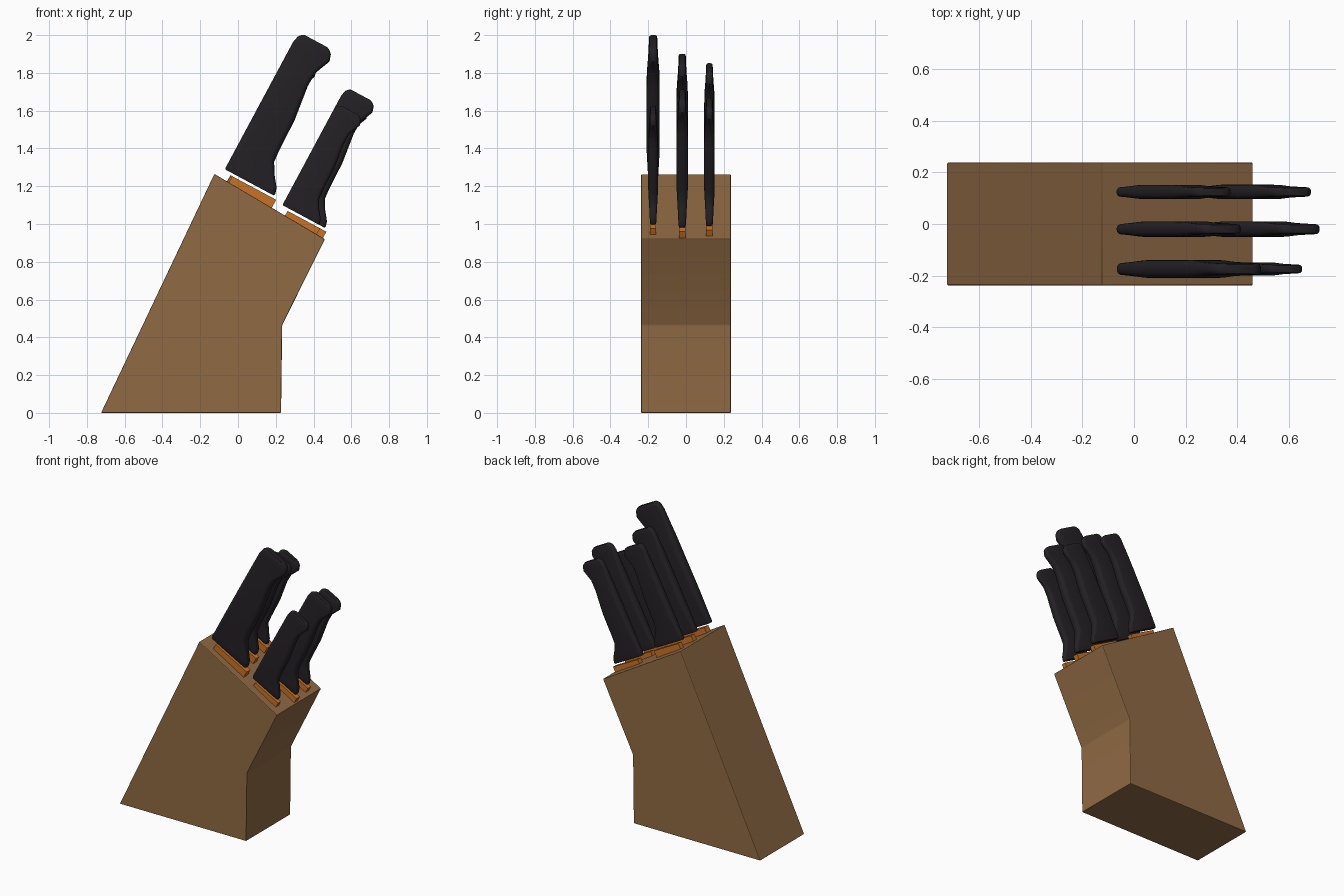
import bpy, bmesh, math
from mathutils import Vector

if "Cube" in bpy.data.objects:
    bpy.data.objects.remove(bpy.data.objects["Cube"])

def material(name, rgb):
    m = bpy.data.materials.new(name)
    m.diffuse_color = (*rgb, 1)
    m.use_nodes = True
    m.node_tree.nodes["Principled BSDF"].inputs["Base Color"].default_value = m.diffuse_color
    return m

WOOD = material("wood", (0.28, 0.145, 0.058))
BLACK = material("black_grip", (0.018, 0.015, 0.019))
ORANGE = material("slot_trim", (0.58, 0.17, 0.02))

def loft(name, rings, mat, bevel=0.0, angle=35):
    """Skin matching rings of points and cap both ends."""
    bm = bmesh.new()
    loops = [[bm.verts.new(p) for p in ring] for ring in rings]
    n = len(loops[0])
    for a, b in zip(loops, loops[1:]):
        for i in range(n):
            bm.faces.new((a[i], a[(i + 1) % n], b[(i + 1) % n], b[i]))
    bm.faces.new(loops[0][::-1])
    bm.faces.new(loops[-1])
    bmesh.ops.recalc_face_normals(bm, faces=bm.faces)
    if bevel:
        bmesh.ops.bevel(bm, geom=bm.edges[:], offset=bevel, segments=2,
                        profile=0.5, affect='EDGES')
    me = bpy.data.meshes.new(name)
    bm.to_mesh(me)
    bm.free()
    ob = bpy.data.objects.new(name, me)
    bpy.context.collection.objects.link(ob)
    me.materials.append(mat)
    bpy.ops.object.select_all(action='DESELECT')
    ob.select_set(True)
    bpy.context.view_layer.objects.active = ob
    bpy.ops.object.shade_smooth_by_angle(angle=math.radians(angle))
    return ob

# Wooden block: slanted side profile extruded across y
profile = [(-0.725, 0), (0.228, 0), (0.234, 0.465), (0.46, 0.92), (-0.125, 1.265)]
loft("block", [[(x, y, z) for x, z in profile] for y in (-0.238, 0.238)],
     WOOD, bevel=0.005, angle=20)

# Knife frame: U runs along the handle, V across its width
U = Vector((0.473, 0, 0.881))
V = Vector((0.881, 0, -0.473))
Y = Vector((0, 1, 0))

def rounded_rect(v0, v1, t):
    """Cross-section corners in (v, y), rounded on all four sides."""
    r = t * 0.42
    cv, hv, hy = (v0 + v1) / 2, (v1 - v0) / 2 - r, t / 2 - r
    pts = []
    for k, (sv, sy) in enumerate([(1, 1), (-1, 1), (-1, -1), (1, -1)]):
        for j in range(5):
            a = math.pi / 2 * (k + j / 4)
            pts.append((cv + sv * hv + r * math.cos(a), sy * hy + r * math.sin(a)))
    return pts

# Handle stations: along, back edge, belly edge, thickness
STATIONS = [
    (0.000, 0.004, 0.294, 0.040), (0.010, 0.000, 0.298, 0.046),
    (0.042, 0.000, 0.289, 0.049), (0.100, 0.000, 0.245, 0.056),
    (0.158, 0.000, 0.212, 0.064), (0.220, 0.000, 0.207, 0.070),
    (0.404, 0.000, 0.203, 0.070), (0.500, 0.000, 0.191, 0.070),
    (0.596, 0.000, 0.179, 0.067), (0.676, 0.000, 0.182, 0.055),
    (0.720, 0.000, 0.200, 0.050), (0.765, 0.000, 0.219, 0.046),
    (0.802, 0.008, 0.207, 0.044), (0.818, 0.022, 0.190, 0.042),
    (0.826, 0.036, 0.172, 0.036)]

def knife(tag, base, s, sink):
    # Handle
    loft("handle_" + tag,
         [[base + s * (u * U + v * V + y * Y) for v, y in rounded_rect(v0, v1, t)]
          for u, v0, v1, t in STATIONS], BLACK, angle=40)
    # Orange collar standing proud of the block
    h = 0.021 * s
    corners = [(0.052 * s, -h), (0.316 * s, -h), (0.316 * s, h), (0.052 * s, h)]
    loft("collar_" + tag,
         [[base + u * U + v * V + y * Y for v, y in corners]
          for u in (sink, -0.014)], ORANGE)

# Two rows of three knives with different sizes
ROWS = {"back": (-0.07, 1.29, -0.09, (1.0, 0.86, 0.79)),
        "front": (0.235, 1.10, -0.065, (0.74, 0.86, 0.80))}
for row, (x, z, sink, sizes) in ROWS.items():
    for i, (y, s) in enumerate(zip((-0.174, -0.02, 0.124), sizes)):
        knife(f"{row}_{i + 1}", Vector((x, y, z)), s, sink)
